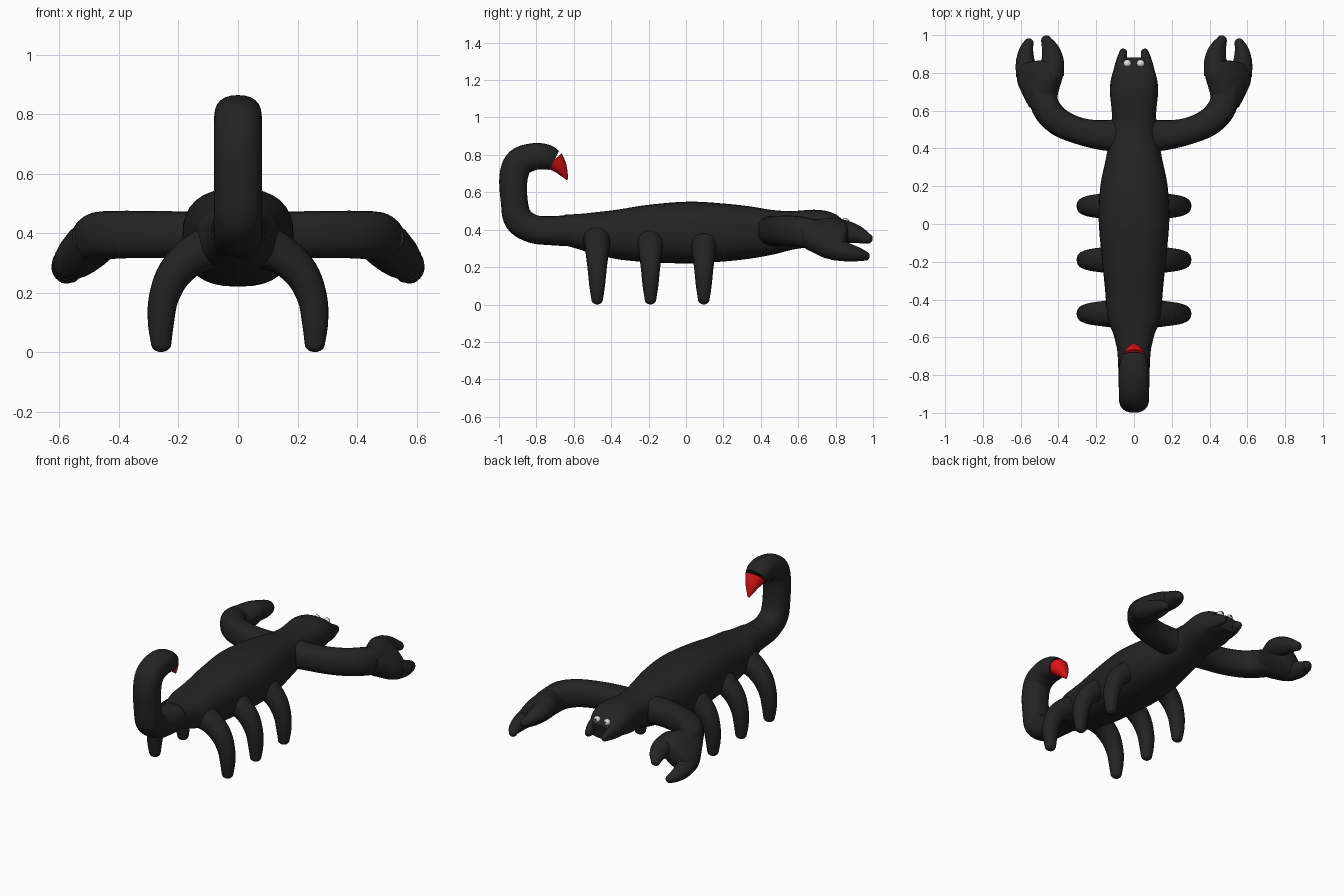
import bpy, bmesh, math
from mathutils import Vector


def material(name, rgb):
    m = bpy.data.materials.new(name)
    m.diffuse_color = (*rgb, 1)
    return m


BLACK = material("charcoal", (0.017, 0.017, 0.017))
RED = material("red", (0.72, 0.006, 0.008))
WHITE = material("eye white", (0.75, 0.75, 0.75))
PUPIL = material("pupil brown", (0.15, 0.02, 0.015))


def spline(rings, steps):
    """Catmull-Rom interpolation of rings (x, y, z, half width, half thickness)."""
    pts = [rings[0]] + list(rings) + [rings[-1]]
    out = []
    for i in range(1, len(pts) - 2):
        for s in range(steps):
            t = s / steps
            out.append([0.5 * (2 * b + (c - a) * t + (2 * a - 5 * b + 4 * c - d) * t ** 2
                               + (3 * b - a - 3 * c + d) * t ** 3)
                        for a, b, c, d in zip(*pts[i - 1:i + 3])])
    return out + [list(rings[-1])]


def tube(name, rings, hint, mat=BLACK, power=2.2, steps=5, sides=24, dome=0.0):
    """Loft superellipse rings along a path; half width lies along the hint axis."""
    rings = spline(rings, steps)
    n = len(rings)
    cen = [Vector(r[:3]) for r in rings]
    frames = []
    for i, r in enumerate(rings):
        t = (cen[min(i + 1, n - 1)] - cen[max(i - 1, 0)]).normalized()
        h = Vector(hint)
        u = (h - t * h.dot(t)).normalized()
        frames.append((cen[i], u, t.cross(u), r[3], r[4]))
    # rounded tip
    if dome:
        c, u, v, a, b = frames[-1]
        t = u.cross(v)
        for k in range(1, 6):
            q = math.radians(17 * k)
            frames.append((c + t * dome * math.sin(q), u, v, a * math.cos(q), b * math.cos(q)))
    bm = bmesh.new()
    loops = []
    for c, u, v, a, b in frames:
        loop = []
        for k in range(sides):
            q = 2 * math.pi * k / sides
            co, si = math.cos(q), math.sin(q)
            loop.append(bm.verts.new(c + u * a * math.copysign(abs(co) ** (2 / power), co)
                                     + v * b * math.copysign(abs(si) ** (2 / power), si)))
        loops.append(loop)
    for l0, l1 in zip(loops, loops[1:]):
        for k in range(sides):
            j = (k + 1) % sides
            bm.faces.new((l0[k], l0[j], l1[j], l1[k]))
    bm.faces.new(loops[0][::-1])
    bm.faces.new(loops[-1])
    return finish(name, bm, mat)


def finish(name, bm, mat):
    bmesh.ops.recalc_face_normals(bm, faces=bm.faces)
    for f in bm.faces:
        f.smooth = len(f.verts) <= 4
    me = bpy.data.meshes.new(name)
    bm.to_mesh(me)
    bm.free()
    me.materials.append(mat)
    ob = bpy.data.objects.new(name, me)
    bpy.context.collection.objects.link(ob)
    return ob


def ball(name, pos, radius, mat):
    bm = bmesh.new()
    bmesh.ops.create_uvsphere(bm, u_segments=16, v_segments=10, radius=radius)
    bmesh.ops.translate(bm, verts=bm.verts, vec=pos)
    return finish(name, bm, mat)


# Body from neck to rump: y, top z, bottom z, half width
profile = [(0.875, 0.425, 0.335, 0.075), (0.82, 0.455, 0.325, 0.105), (0.76, 0.495, 0.32, 0.123),
           (0.69, 0.507, 0.31, 0.127), (0.57, 0.50, 0.295, 0.117), (0.45, 0.508, 0.265, 0.13),
           (0.34, 0.525, 0.245, 0.15), (0.2, 0.54, 0.23, 0.178), (0.02, 0.55, 0.22, 0.187),
           (-0.18, 0.535, 0.225, 0.17), (-0.35, 0.51, 0.24, 0.153), (-0.5, 0.493, 0.275, 0.14),
           (-0.58, 0.485, 0.30, 0.11), (-0.66, 0.48, 0.32, 0.09)]
tube("body", [(0, y, (t + b) / 2, w, (t - b) / 2) for y, t, b, w in profile], (1, 0, 0),
     power=2.5, sides=32)

# Tail curling up and over
tube("tail", [(0, -0.60, 0.395, 0.095, 0.085), (0, -0.72, 0.395, 0.085, 0.078),
              (0, -0.82, 0.405, 0.082, 0.076), (0, -0.895, 0.455, 0.08, 0.078),
              (0, -0.918, 0.55, 0.08, 0.072), (0, -0.922, 0.68, 0.08, 0.076),
              (0, -0.89, 0.76, 0.08, 0.078), (0, -0.81, 0.791, 0.08, 0.072),
              (0, -0.745, 0.787, 0.077, 0.068), (0, -0.705, 0.77, 0.066, 0.057)],
     (1, 0, 0), power=2.35)
tube("stinger", [(0, -0.706, 0.771, 0.064, 0.056), (0, -0.672, 0.732, 0.042, 0.038),
                 (0, -0.634, 0.668, 0.006, 0.005)], (1, 0, 0), RED)

for s, side in ((1, "right"), (-1, "left")):
    # Arm sweeping out and forward
    tube(side + "_arm", [(s * 0.05, 0.47, 0.39, 0.085, 0.09), (s * 0.16, 0.47, 0.395, 0.078, 0.08),
                         (s * 0.28, 0.49, 0.395, 0.079, 0.071), (s * 0.39, 0.535, 0.395, 0.08, 0.073),
                         (s * 0.46, 0.605, 0.39, 0.082, 0.075), (s * 0.487, 0.69, 0.373, 0.08, 0.074),
                         (s * 0.495, 0.76, 0.36, 0.075, 0.07)], (0, 0, 1), power=2.4)
    # Tilted claw with two fingers
    tilt = (s * 0.77, 0, -0.64)
    tube(side + "_claw_palm", [(s * 0.485, 0.63, 0.385, 0.07, 0.07), (s * 0.493, 0.70, 0.368, 0.105, 0.078),
                               (s * 0.498, 0.77, 0.355, 0.14, 0.078), (s * 0.5, 0.83, 0.347, 0.14, 0.068)],
         tilt, dome=0.035)
    tube(side + "_claw_inner_finger", [(s * 0.435, 0.79, 0.40, 0.062, 0.062), (s * 0.431, 0.86, 0.388, 0.06, 0.055),
                                       (s * 0.442, 0.92, 0.372, 0.048, 0.043),
                                       (s * 0.465, 0.972, 0.352, 0.028, 0.026)], tilt, dome=0.026)
    tube(side + "_claw_outer_finger", [(s * 0.565, 0.79, 0.297, 0.06, 0.058), (s * 0.575, 0.86, 0.28, 0.05, 0.048),
                                       (s * 0.57, 0.92, 0.268, 0.037, 0.036),
                                       (s * 0.556, 0.96, 0.259, 0.025, 0.024)], tilt, dome=0.022)
    # Three walking legs
    for i, y in enumerate((0.095, -0.19, -0.475)):
        tube(f"{side}_leg_{i + 1}", [(s * 0.07, y, 0.36, 0.08, 0.08), (s * 0.15, y, 0.325, 0.069, 0.066),
                                     (s * 0.215, y, 0.262, 0.06, 0.058), (s * 0.25, y, 0.18, 0.05, 0.05),
                                     (s * 0.259, y, 0.10, 0.042, 0.044), (s * 0.258, y, 0.028, 0.031, 0.034)],
             (0, 1, 0), dome=0.028)
    # Mandible
    tube(side + "_mandible", [(s * 0.07, 0.80, 0.39, 0.042, 0.05), (s * 0.066, 0.86, 0.383, 0.03, 0.042),
                              (s * 0.057, 0.91, 0.372, 0.02, 0.024)], (1, 0, 0), dome=0.018)
    # Eye
    ball(side + "_eye", (s * 0.035, 0.85, 0.442), 0.021, WHITE)
    ball(side + "_pupil", (s * 0.033, 0.867, 0.446), 0.007, PUPIL)
